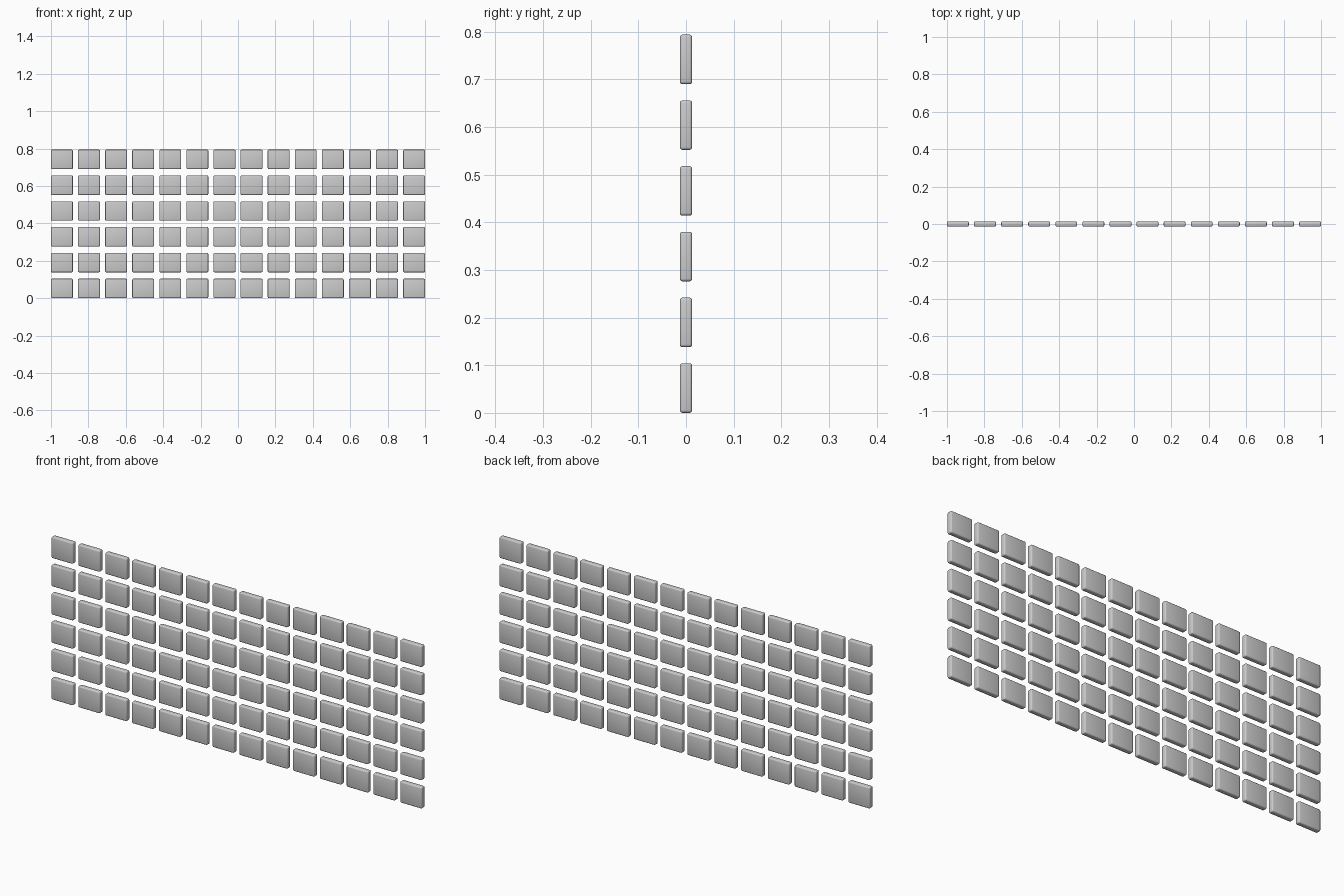
import bpy, bmesh
from mathutils import Matrix

if "Cube" in bpy.data.objects:
    bpy.data.objects.remove(bpy.data.objects["Cube"])

COLS, ROWS = 14, 6
W, D, H = 0.117, 0.026, 0.104          # tile size
PX, PZ = (2 - W) / (COLS - 1), 0.138   # tile spacing

# One rounded tile, shared by the whole grid
bm = bmesh.new()
bmesh.ops.create_cube(bm, size=1, matrix=Matrix.Diagonal((W, D, H, 1)))
bmesh.ops.bevel(bm, geom=bm.edges[:], offset=0.006, segments=3,
                profile=0.5, affect='EDGES')
mesh = bpy.data.meshes.new("tile")
bm.to_mesh(mesh)
bm.free()
mesh.shade_smooth()
mesh.set_sharp_from_angle(angle=0.6)

# Grid of separate tiles
for r in range(ROWS):
    for c in range(COLS):
        tile = bpy.data.objects.new(f"tile_row{r + 1}_col{c + 1}", mesh)
        tile.location = (-1 + W / 2 + c * PX, 0, H / 2 + r * PZ)
        bpy.context.collection.objects.link(tile)
